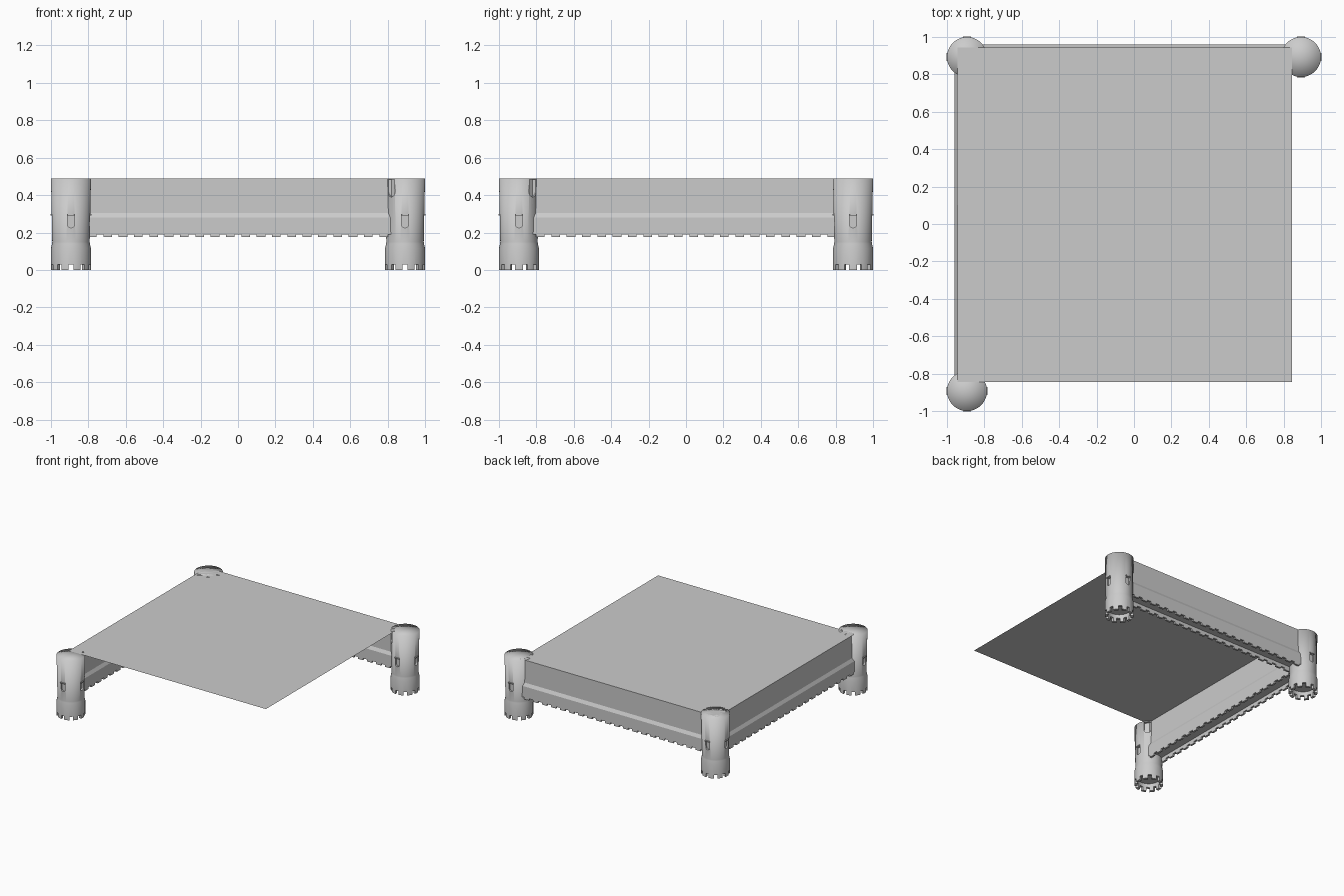
import bpy, bmesh, math
from mathutils import Matrix, Vector

if "Cube" in bpy.data.objects:
    bpy.data.objects.remove(bpy.data.objects["Cube"])

stone = bpy.data.materials.new("grey stone")
stone.use_nodes = True
GREY = (0.6, 0.6, 0.6, 1)
stone.diffuse_color = GREY
stone.node_tree.nodes["Principled BSDF"].inputs["Base Color"].default_value = GREY

TOP = 0.49       # height of the ground sheet
C = 0.893        # distance of towers and walls from the centre
R = 0.107        # tower radius


def finish(name, bm):
    bmesh.ops.recalc_face_normals(bm, faces=bm.faces)
    mesh = bpy.data.meshes.new(name)
    bm.to_mesh(mesh)
    bm.free()
    mesh.materials.append(stone)
    obj = bpy.data.objects.new(name, mesh)
    bpy.context.collection.objects.link(obj)
    return obj


def add_box(bm, centre, size, angle=0):
    turn = Matrix.Rotation(angle, 4, "Z")
    bmesh.ops.create_cube(bm, size=1, matrix=turn @ Matrix.Translation(centre)
                          @ Matrix.Diagonal((*size, 1)))


def add_arch(bm, dist, depth, width, z_tip, z_end, angle):
    # opening with its round end pointing down
    r = width / 2
    pts = [(-r, z_end), (r, z_end)]
    pts += [(r * math.cos(a), z_tip + r - r * math.sin(a))
            for a in (math.pi * i / 8 for i in range(9))]
    turn = Matrix.Rotation(angle, 4, "Z")
    face = bm.faces.new([bm.verts.new(turn @ Vector((dist, x, z))) for x, z in pts])
    out = bmesh.ops.extrude_face_region(bm, geom=[face])["geom"]
    move = turn @ Vector((depth, 0, 0))
    bmesh.ops.translate(bm, vec=move, verts=[v for v in out if isinstance(v, bmesh.types.BMVert)])


def tower(name, x, y, door_angle):
    # lathed body, capped above, with a hollow parapet below
    profile = [(0, TOP), (R, TOP), (0.1, 0.15), (0.101, 0.14), (R, 0.115), (R, 0),
               (0.085, 0), (0.085, 0.06), (0, 0.06)]
    bm = bmesh.new()
    verts = [bm.verts.new((r, 0, z)) for r, z in profile]
    edges = [bm.edges.new(pair) for pair in zip(verts, verts[1:])]
    bmesh.ops.spin(bm, geom=verts + edges, cent=(0, 0, 0), axis=(0, 0, 1),
                   angle=math.tau, steps=48, use_duplicate=False)
    bmesh.ops.remove_doubles(bm, verts=bm.verts, dist=0.0005)
    body = finish(name, bm)

    # crenel gaps, windows and the courtyard door
    bm = bmesh.new()
    for i in range(10):
        add_box(bm, (0.1, 0, 0.005), (0.06, 0.026, 0.05), math.tau * i / 10 - math.pi / 2)
    for i in range(4):
        add_arch(bm, 0.088, 0.05, 0.036, 0.225, 0.292, math.tau * i / 4)
    add_arch(bm, 0.085, 0.06, 0.05, 0.39, 0.483, door_angle)
    cutter = finish("cutter", bm)
    cutter.hide_render = True
    mod = body.modifiers.new("openings", "BOOLEAN")
    mod.operation, mod.object, mod.solver = "DIFFERENCE", cutter, "EXACT"
    bpy.ops.object.select_all(action="DESELECT")
    body.select_set(True)
    bpy.context.view_layer.objects.active = body
    bpy.ops.object.modifier_apply(modifier=mod.name)
    bpy.data.objects.remove(cutter)
    bpy.ops.object.shade_smooth_by_angle(angle=math.radians(35))
    for e in body.data.edges:
        if all(body.data.vertices[v].co.z > TOP - 0.001 for v in e.vertices):
            e.use_edge_sharp = False
    body.location = (x, y, 0)

    # window sills
    bm = bmesh.new()
    for i in range(4):
        add_box(bm, (0.104, 0, 0.296), (0.012, 0.042, 0.008), math.tau * i / 4)
    finish(name + "_sills", bm).location = (x, y, 0)


def wall(name, angle):
    # swept section: narrow by the ground, wider past the sloped ledge, with a walkway trough
    half = [(0.052, TOP), (0.052, 0.305), (0.066, 0.28), (0.066, 0.19), (0.05, 0.19), (0.05, 0.215)]
    section = half + [(-y, z) for y, z in reversed(half)]
    bm = bmesh.new()
    face = bm.faces.new([bm.verts.new((-0.82, C + y, z)) for y, z in section])
    out = bmesh.ops.extrude_face_region(bm, geom=[face])["geom"]
    bmesh.ops.translate(bm, vec=(1.64, 0, 0),
                        verts=[v for v in out if isinstance(v, bmesh.types.BMVert)])
    # two rows of merlons
    for i in range(20):
        for side in (-1, 1):
            add_box(bm, ((i - 9.5) * 0.082, C + side * 0.058, 0.1825), (0.046, 0.016, 0.015))
    finish(name, bm).rotation_euler.z = angle


# ground sheet
bm = bmesh.new()
bmesh.ops.create_grid(bm, x_segments=1, y_segments=1, size=0.895,
                      matrix=Matrix.Translation((-0.05, 0.05, TOP)))
finish("ground_sheet", bm)

# towers and walls
tower("corner_tower", -C, C, -math.pi / 4)
tower("back_left_tower", C, C, -math.pi * 3 / 4)
tower("front_right_tower", -C, -C, math.pi / 4)
wall("back_wall", 0)
wall("side_wall", math.pi / 2)
